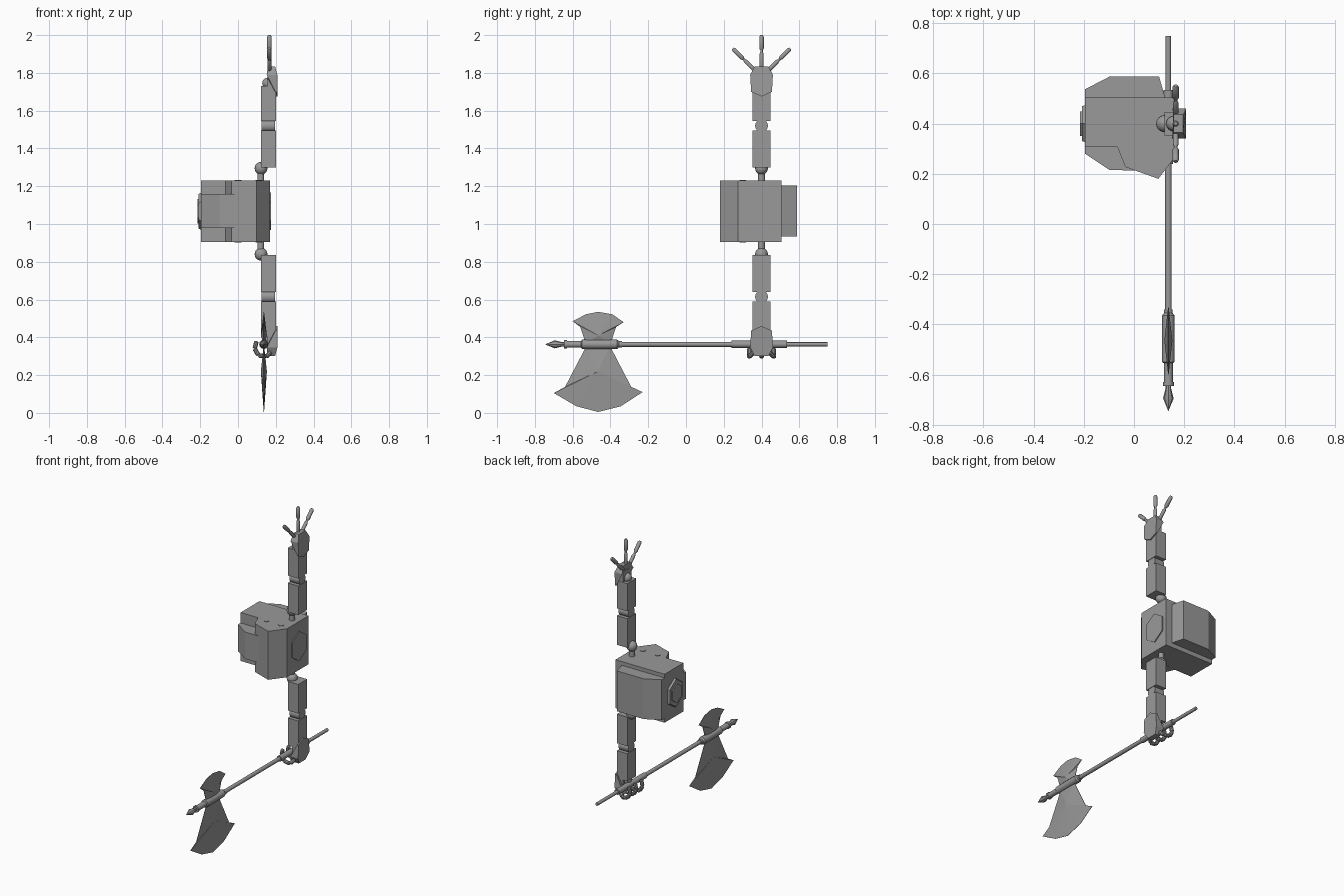
import bpy, bmesh, math
from mathutils import Vector

if "Cube" in bpy.data.objects:
    bpy.data.objects.remove(bpy.data.objects["Cube"])

grey = bpy.data.materials.new("plain grey")
grey.diffuse_color = (0.32, 0.32, 0.32, 1)
grey.use_nodes = True
grey.node_tree.nodes["Principled BSDF"].inputs["Base Color"].default_value = grey.diffuse_color
MID = 1.0675   # height the two arms are mirrored about
AY = 0.4       # arm centre in y


def finish(name, bm, smooth=False):
    bmesh.ops.recalc_face_normals(bm, faces=bm.faces)
    me = bpy.data.meshes.new(name)
    bm.to_mesh(me)
    bm.free()
    ob = bpy.data.objects.new(name, me)
    bpy.context.collection.objects.link(ob)
    me.materials.append(grey)
    if smooth:
        bpy.ops.object.select_all(action='DESELECT')
        ob.select_set(True)
        bpy.context.view_layer.objects.active = ob
        bpy.ops.object.shade_smooth_by_angle(angle=math.radians(35))
    return ob


def loft(name, rings):
    """Join matching point rings and cap both ends."""
    bm = bmesh.new()
    vs = [[bm.verts.new(p) for p in r] for r in rings]
    n = len(vs[0])
    for a, b in zip(vs, vs[1:]):
        for i in range(n):
            j = (i + 1) % n
            bm.faces.new((a[i], a[j], b[j], b[i]))
    bm.faces.new(vs[0])
    bm.faces.new(vs[-1])
    return finish(name, bm)


def slab_z(name, pts, z0, z1):
    return loft(name, [[(x, y, z) for x, y in pts] for z in (z0, z1)])


def slab_x(name, pts, x0, x1, s=1.0, c=(0.4, MID)):
    """Extrude a y-z outline along x, scaling the far end about c."""
    far = [(x1, c[0] + (y - c[0]) * s, c[1] + (z - c[1]) * s) for y, z in pts]
    return loft(name, [[(x0, y, z) for y, z in pts], far])


def box(name, x0, x1, y0, y1, z0, z1):
    return slab_z(name, [(x0, y0), (x1, y0), (x1, y1), (x0, y1)], z0, z1)


def lathe(name, start, direction, profile, seg=12):
    """Revolve (distance, radius) pairs about an axis."""
    d = Vector(direction).normalized()
    q = d.to_track_quat('Z', 'Y')
    rings = []
    for t, r in profile:
        rings.append([Vector(start) + q @ Vector((r * math.cos(a), r * math.sin(a), t))
                      for a in (2 * math.pi * i / seg for i in range(seg))])
    ob = loft(name, rings)
    bpy.ops.object.select_all(action='DESELECT')
    ob.select_set(True)
    bpy.context.view_layer.objects.active = ob
    bpy.ops.object.shade_smooth_by_angle(angle=math.radians(35))
    return ob


def ball(name, c, r):
    bm = bmesh.new()
    bmesh.ops.create_uvsphere(bm, u_segments=16, v_segments=10, radius=r)
    bmesh.ops.translate(bm, verts=bm.verts, vec=c)
    return finish(name, bm, True)


def rod(name, a, b, r):
    """Finger bone with slightly rounded ends."""
    a, b = Vector(a), Vector(b)
    l = (b - a).length
    return lathe(name, a, b - a, [(0, r * .6), (l * .12, r), (l * .88, r), (l, r * .6)], 10)


# Torso block with its angled front
slab_z("torso", [(-.195, .505), (.17, .505), (.17, .275), (.097, .18),
                 (-.034, .227), (-.066, .306), (-.195, .306)], .905, 1.23)
# Chest plate
slab_z("chest_plate", [(-.195, .31), (-.195, .28), (-.097, .215), (.045, .213), (.045, .31)], .98, 1.16)
# Back plate
slab_z("back_plate", [(-.195, .5), (-.195, .537), (-.097, .588), (.10, .588), (.125, .5)], .935, 1.205)

# Hexagonal side bosses
hexa = [(.4, MID + .1), (.475, MID + .05), (.475, MID - .05),
        (.4, MID - .1), (.325, MID - .05), (.325, MID + .05)]
slab_x("right_boss", hexa, .165, .176)
slab_x("left_boss", hexa, -.19, -.208, .92)
slab_x("left_boss_cap", [(.4 + (y - .4) * .65, MID + (z - MID) * .65) for y, z in hexa], -.2, -.215)

# Small studs on top and bottom of the torso
for x in (0, .11):
    for z in (1.229, .902):
        lathe("stud", (x, .3, z), (0, 0, 1), [(0, .018), (.004, .018)])

# Two arms, mirrored up and down
for tag, s in (("upper", 1), ("lower", -1)):
    def Z(z):
        return z if s > 0 else 2 * MID - z

    lathe(tag + "_shoulder_pin", (.12, AY, Z(1.22)), (0, 0, s), [(0, .018), (.06, .018)])
    ball(tag + "_shoulder_ball", (.122, AY, Z(1.295)), .034)
    box(tag + "_arm", .122, .2, .353, .447, Z(1.30), Z(1.495))
    lathe(tag + "_elbow", (.125, AY, Z(1.52)), (1, 0, 0), [(0, .034), (.072, .034)], 16)
    box(tag + "_forearm", .122, .2, .353, .447, Z(1.545), Z(1.73))
    ball(tag + "_wrist", (.158, AY, Z(1.745)), .03)
    # Hand: tapered knuckles, pointed cuff over the forearm
    palm = [(-.055, 1.70), (0, 1.675), (.055, 1.70), (.06, 1.79), (.036, 1.835), (-.036, 1.835), (-.06, 1.79)]
    inner = [.198, .198, .198, .152, .158, .158, .152]
    outer = [.208, .208, .208, .208, .196, .196, .208]
    loft(tag + "_hand", [[(x, AY + y, Z(z)) for x, (y, z) in zip(xs, palm)] for xs in (inner, outer)])
    box(tag + "_palm", .155, .2, .355, .445, Z(1.73), Z(1.80))

# Open fingers on the raised hand
for dy, k in ((-1, 1), (0, 0), (1, 1)):
    d = Vector((0, dy, 1)).normalized()
    root = Vector((.166, AY + dy * .035, 1.83 - .018 * k))
    length = .17 - .005 * k
    rod("finger_base", root - d * .015, root + d * length * .48, .011)
    rod("finger_joint", root + d * length * .4, root + d * length * .6, .007)
    rod("finger_tip", root + d * length * .53, root + d * length, .0125)

# Curled fingers around the shaft
for dy in (-.065, 0, .065):
    y = AY + dy
    path = [(.172, AY + dy * .6, .322), (.150, y, .298), (.108, y, .305), (.088, y, .34), (.098, y, .38)]
    for a, b in zip(path, path[1:]):
        rod("curled_finger", a, b, .0125)

# Axe shaft, from pommel to spike
SX, SZ = .137, .363
lathe("shaft", (SX, 0, SZ), (0, 1, 0),
      [(-.64, .013), (.24, .013), (.24, .019), (.535, .019), (.535, .011), (.75, .011)])
lathe("shaft_collar", (SX, 0, SZ), (0, 1, 0),
      [(-.645, .022), (-.63, .022), (-.63, .018), (-.555, .018), (-.55, .025), (-.365, .025), (-.355, .017), (-.34, .017)])
lathe("spike", (SX, 0, SZ), (0, 1, 0), [(-.745, .0008), (-.695, .021), (-.655, .011), (-.635, .011)], 8)


def blade(name, outline, peak):
    """Sharp edged blade, thickest at its peak."""
    bm = bmesh.new()
    sides = []
    for sx in (-1, 1):
        c = bm.verts.new((SX + sx * .016, *peak))
        ring = [bm.verts.new((SX + sx * .001, y, z)) for y, z in outline]
        for i in range(len(ring)):
            bm.faces.new((c, ring[i], ring[(i + 1) % len(ring)]))
        sides.append(ring)
    a, b = sides
    for i in range(len(a)):
        j = (i + 1) % len(a)
        bm.faces.new((a[i], a[j], b[j], b[i]))
    finish(name, bm)


blade("large_blade", [(-.53, .36), (-.54, .33), (-.64, .138), (-.70, .105), (-.58, .035), (-.465, .005),
                      (-.345, .035), (-.23, .11), (-.29, .138), (-.39, .33), (-.40, .36)], (-.465, .22))
blade("small_blade", [(-.535, .36), (-.54, .395), (-.56, .455), (-.60, .485), (-.53, .522), (-.465, .535),
                      (-.39, .522), (-.33, .48), (-.37, .455), (-.39, .395), (-.395, .36)], (-.465, .41))
